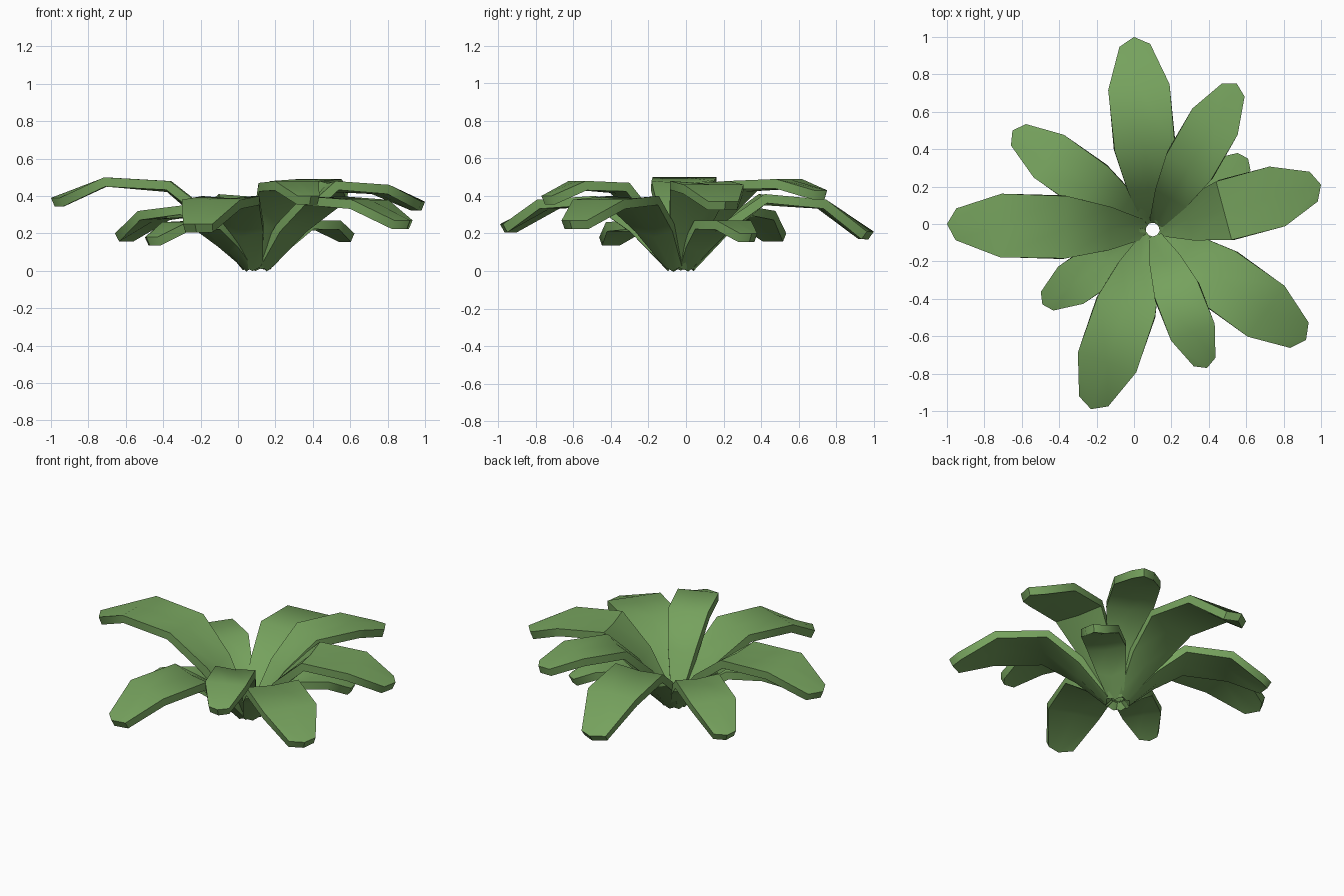
import bpy, bmesh
from mathutils import Vector

if "Cube" in bpy.data.objects:
    bpy.data.objects.remove(bpy.data.objects["Cube"])

green = bpy.data.materials.new("leaf_green")
green.diffuse_color = (0.18, 0.36, 0.11, 1)
green.use_nodes = True
green.node_tree.nodes["Principled BSDF"].inputs["Base Color"].default_value = green.diffuse_color

CENTRE = Vector((0.10, -0.03))
# tip x, tip y, half width, heights at: middle, outer bend, tip
LEAVES = [
    (-1.00, 0.00, 0.170, 0.48, 0.50, 0.39),
    (0.00, 1.00, 0.165, 0.41, 0.38, 0.21),
    (0.55, 0.75, 0.140, 0.48, 0.49, 0.43),
    (0.61, 0.35, 0.115, 0.27, 0.27, 0.20),
    (1.00, 0.21, 0.165, 0.48, 0.46, 0.37),
    (0.92, -0.62, 0.168, 0.40, 0.38, 0.27),
    (0.39, -0.77, 0.125, 0.47, 0.48, 0.40),
    (-0.23, -0.99, 0.165, 0.40, 0.38, 0.25),
    (-0.49, -0.43, 0.120, 0.27, 0.26, 0.18),
    (-0.65, 0.50, 0.140, 0.35, 0.32, 0.20),
]


def make_leaf(index, tx, ty, w, z_mid, z_bend, z_tip):
    tip = Vector((tx, ty))
    along = (tip - CENTRE).normalized()
    root = CENTRE + along * 0.035
    span = (tip - root).length
    side = Vector((-along.y, along.x))
    # edge position, centre position, height, width factor, centre fold depth
    rows = [
        (0.00, 0.00, 0.06, 0.28, 0.025),
        (0.18, 0.18, z_mid * 0.62, 0.68, 0.03),
        (0.40, 0.40, z_mid, 0.98, 0.012),
        (0.73, 0.73, z_bend, 1.00, 0.0),
        (0.955, 1.00, z_tip, 0.50, 0.0),
    ]
    bm = bmesh.new()
    grid = []
    for t_edge, t_mid, z, f, fold in rows:
        row = []
        for s in (-1, 0, 1):
            t = t_edge if s else t_mid
            p = root + along * (t * span) + side * (s * f * w)
            row.append(bm.verts.new((p.x, p.y, z if s else z - fold)))
        grid.append(row)
    for a, b in zip(grid, grid[1:]):
        for k in range(2):
            bm.faces.new((a[k], b[k], b[k + 1], a[k + 1]))
    bm.normal_update()
    if sum(face.normal.z for face in bm.faces) < 0:
        bmesh.ops.reverse_faces(bm, faces=bm.faces[:])
    mesh = bpy.data.meshes.new(f"leaf_{index}")
    bm.to_mesh(mesh)
    bm.free()
    mesh.materials.append(green)
    leaf = bpy.data.objects.new(f"leaf_{index}", mesh)
    bpy.context.collection.objects.link(leaf)
    # leaf thickness grows downwards from the top skin
    solid = leaf.modifiers.new("thickness", 'SOLIDIFY')
    solid.thickness = 0.05
    solid.offset = -1
    bpy.ops.object.select_all(action='DESELECT')
    leaf.select_set(True)
    bpy.context.view_layer.objects.active = leaf
    bpy.ops.object.modifier_apply(modifier=solid.name)
    bpy.ops.object.shade_smooth_by_angle(angle=0.8)


# rosette of drooping leaves
for i, spec in enumerate(LEAVES, 1):
    make_leaf(i, *spec)
